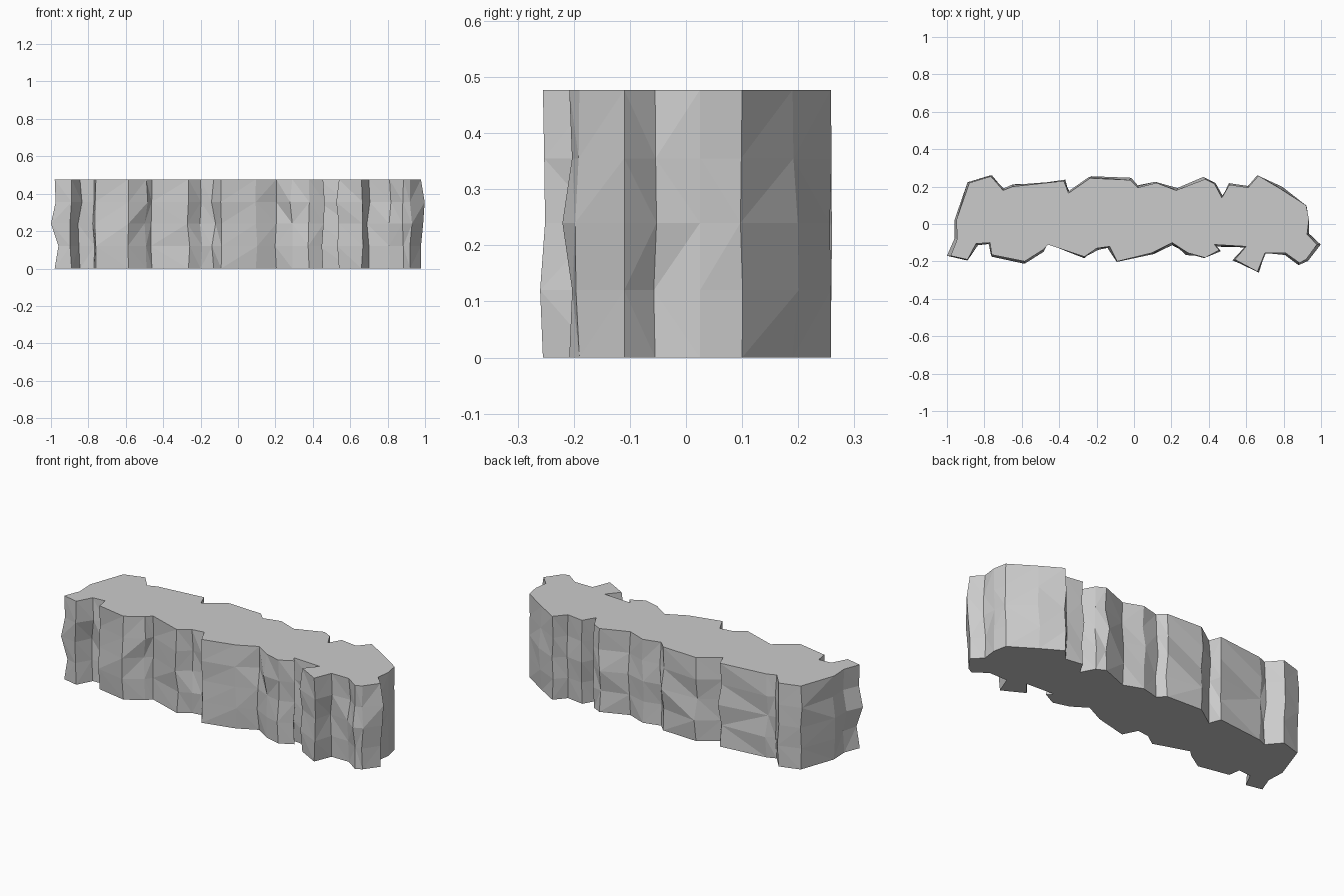
import bpy, bmesh, random
from mathutils import Vector

if "Cube" in bpy.data.objects:
    bpy.data.objects.remove(bpy.data.objects["Cube"])

random.seed(4)
H = 0.477

# Craggy outline seen from above, counter-clockwise from the front left corner
outline = [
    (-.98, -.17), (-.89, -.19), (-.845, -.105), (-.77, -.10), (-.76, -.165), (-.585, -.20),
    (-.49, -.14), (-.46, -.11), (-.265, -.175), (-.20, -.13), (-.13, -.12), (-.09, -.20),
    (.095, -.155), (.205, -.10), (.29, -.155), (.38, -.18), (.455, -.14), (.43, -.11),
    (.60, -.12), (.54, -.19), (.66, -.255), (.70, -.155), (.81, -.155), (.885, -.208),
    (.92, -.19), (.978, -.11), (.925, -.055), (.935, .025), (.92, .10), (.78, .19),
    (.665, .258), (.61, .195), (.51, .21), (.47, .14), (.43, .215), (.38, .24),
    (.225, .18), (.12, .22), (.02, .195), (-.02, .235), (-.235, .245), (-.35, .165),
    (-.375, .23), (-.65, .20), (-.70, .18), (-.765, .255), (-.88, .22), (-.95, .02),
    (-.945, -.08)]
n = len(outline)
# Hand-set bulges of the two end corners at the three middle levels
ends = {0: (.02, -.02, .005), 25: (.0, .012, .02)}

bm = bmesh.new()
levels = [0, .12, .24, .355, H]
rings = []
for k, z in enumerate(levels):
    ring = []
    for i, (x, y) in enumerate(outline):
        if 0 < k < 4:
            if i in ends:
                x += ends[i][k - 1]
            else:
                # push slightly in or out along the local outline normal
                a, b = Vector(outline[i - 1]), Vector(outline[(i + 1) % n])
                t = (b - a).normalized()
                d = random.uniform(-.009, .013)
                x += t.y * d + random.uniform(-.008, .008)
                y -= t.x * d
        x = max(-1, min(1, x))
        y = max(-.26, min(.26, y))
        ring.append(bm.verts.new((x, y, z)))
    rings.append(ring)

# Faceted rock walls
for lo, hi in zip(rings, rings[1:]):
    for i in range(n):
        j = (i + 1) % n
        a, b, c, d = lo[i], lo[j], hi[j], hi[i]
        if random.random() < .5:
            bm.faces.new((a, b, c))
            bm.faces.new((a, c, d))
        else:
            bm.faces.new((a, b, d))
            bm.faces.new((b, c, d))

# Flat top and bottom
bm.faces.new(rings[-1])
bm.faces.new(rings[0][::-1])
bmesh.ops.recalc_face_normals(bm, faces=bm.faces)

mesh = bpy.data.meshes.new("rock_ledge")
bm.to_mesh(mesh)
bm.free()
bpy.context.collection.objects.link(bpy.data.objects.new("rock_ledge", mesh))
